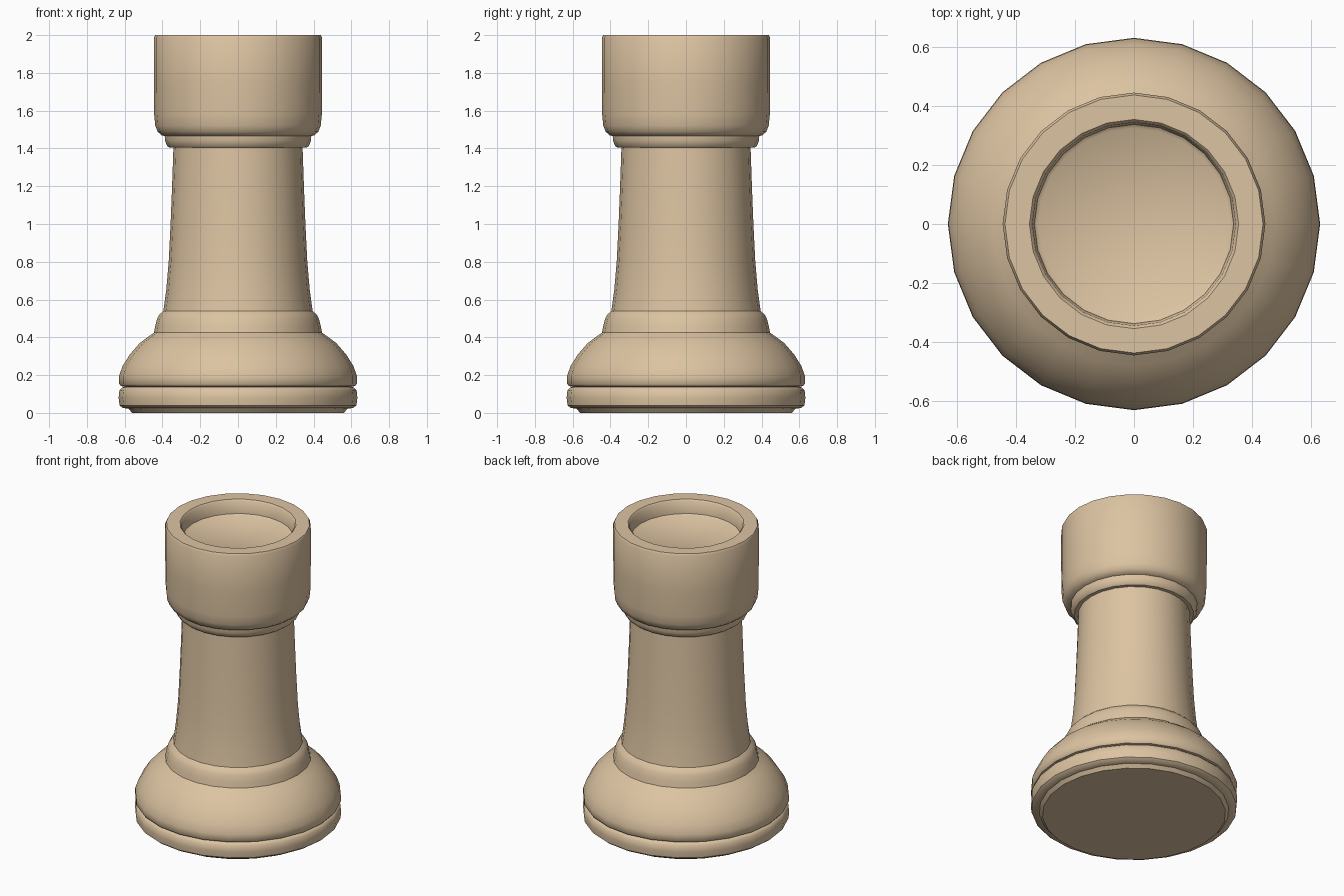
import bpy, bmesh, math

if "Cube" in bpy.data.objects:
    bpy.data.objects.remove(bpy.data.objects["Cube"])

SIDES = 24

wood = bpy.data.materials.new("tan_wood")
wood.diffuse_color = (0.72, 0.55, 0.36, 1)
wood.use_nodes = True
wood.node_tree.nodes["Principled BSDF"].inputs["Base Color"].default_value = wood.diffuse_color


def lathe(name, profile):
    """Revolve (radius, z) points about the z axis; radius 0 closes to a flat cap."""
    bm = bmesh.new()
    rings = []
    for r, z in profile:
        if r == 0:
            rings.append(None)
            continue
        rings.append([bm.verts.new((r * math.cos(math.tau * i / SIDES),
                                    r * math.sin(math.tau * i / SIDES), z))
                      for i in range(SIDES)])
    for a, b in zip(rings, rings[1:]):
        if a is None:
            bm.faces.new(b[::-1])
        elif b is None:
            bm.faces.new(a)
        else:
            for i in range(SIDES):
                j = (i + 1) % SIDES
                bm.faces.new((a[i], a[j], b[j], b[i]))
    mesh = bpy.data.meshes.new(name)
    bm.to_mesh(mesh)
    bm.free()
    mesh.materials.append(wood)
    ob = bpy.data.objects.new(name, mesh)
    bpy.context.collection.objects.link(ob)
    bpy.ops.object.select_all(action='DESELECT')
    ob.select_set(True)
    bpy.context.view_layer.objects.active = ob
    bpy.ops.object.shade_smooth_by_angle(angle=math.radians(40))
    return ob


# Foot disc with bevelled edges and flat underside
lathe("foot", [(0, 0), (0.56, 0), (0.58, 0.022), (0.61, 0.026), (0.627, 0.04),
               (0.632, 0.08), (0.628, 0.12), (0.613, 0.135), (0.60, 0.138)])

# Rounded base above the groove
lathe("base_dome", [(0.60, 0.138), (0.62, 0.142), (0.63, 0.155), (0.63, 0.195),
                    (0.61, 0.25), (0.572, 0.31), (0.52, 0.37), (0.48, 0.40),
                    (0.445, 0.425)])

# Small step between base and shaft
lathe("base_collar", [(0.445, 0.425), (0.438, 0.46), (0.428, 0.50),
                      (0.415, 0.522), (0.395, 0.54)])

# Tapered shaft
lathe("shaft", [(0.395, 0.54), (0.38, 0.65), (0.367, 0.80), (0.357, 1.0),
                (0.349, 1.2), (0.342, 1.405)])

# Ring under the head
lathe("neck_ring", [(0.342, 1.405), (0.365, 1.405), (0.376, 1.415),
                    (0.386, 1.44), (0.388, 1.465)])

# Head with a shallow round recess in the top
lathe("head", [(0.388, 1.465), (0.405, 1.47), (0.425, 1.488), (0.438, 1.52),
               (0.444, 1.58), (0.446, 1.75), (0.446, 1.985), (0.438, 2.0),
               (0.355, 2.0), (0.345, 1.99), (0.338, 1.91), (0.325, 1.90),
               (0, 1.90)])
